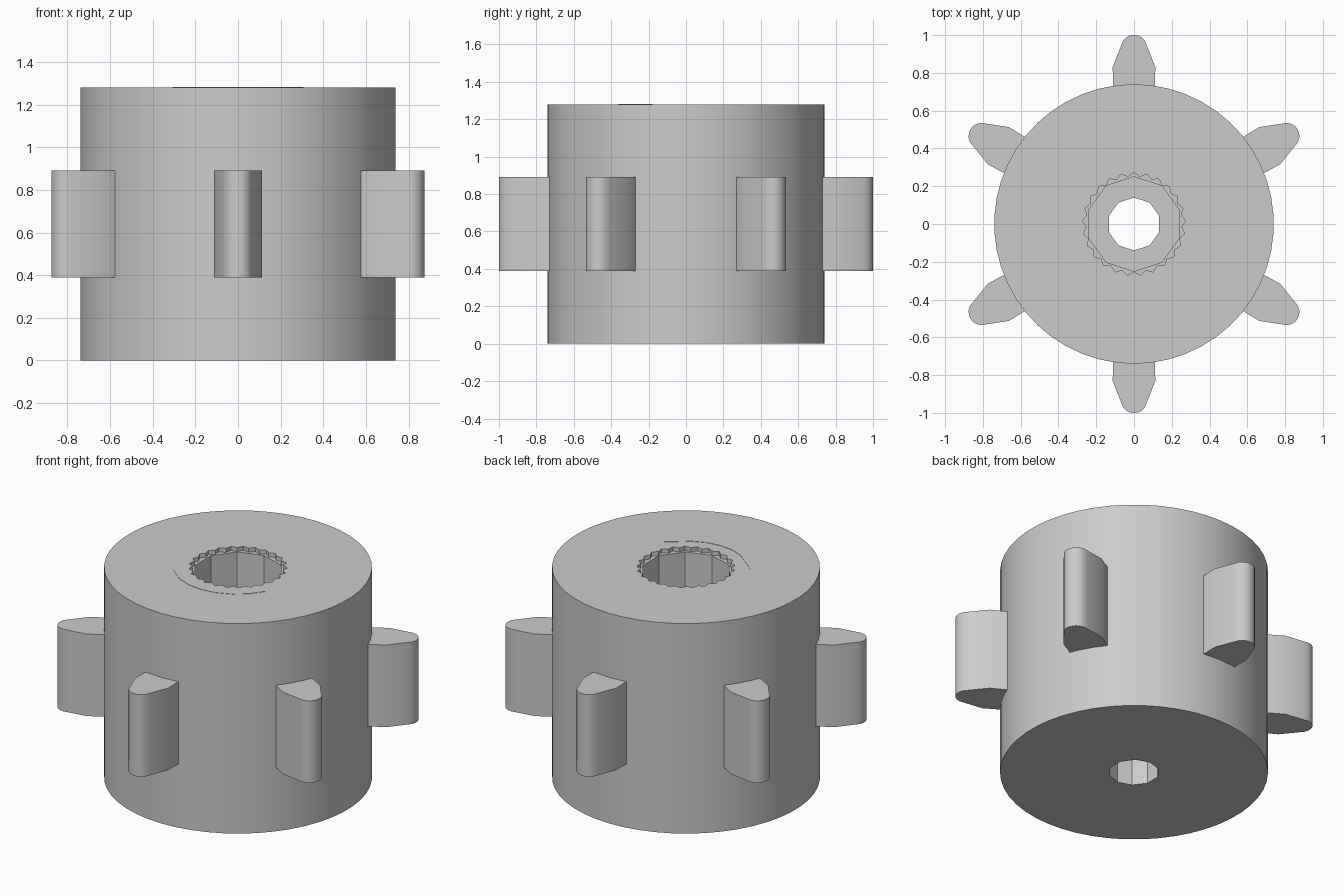
import bpy, bmesh
from math import sin, cos, pi, radians

cube = bpy.data.objects.get("Cube")
if cube:
    bpy.data.objects.remove(cube)

grey = bpy.data.materials.new("light grey")
grey.use_nodes = True
grey.diffuse_color = (0.6, 0.6, 0.6, 1)
grey.node_tree.nodes["Principled BSDF"].inputs["Base Color"].default_value = (0.6, 0.6, 0.6, 1)

SEG = 50
HEIGHT = 1.28


def finish(name, bm):
    bmesh.ops.recalc_face_normals(bm, faces=bm.faces)
    mesh = bpy.data.meshes.new(name)
    bm.to_mesh(mesh)
    bm.free()
    mesh.materials.append(grey)
    obj = bpy.data.objects.new(name, mesh)
    bpy.context.collection.objects.link(obj)
    bpy.ops.object.select_all(action="DESELECT")
    obj.select_set(True)
    bpy.context.view_layer.objects.active = obj
    bpy.ops.object.shade_smooth_by_angle(angle=radians(30))
    return obj


def prism(name, outline, z0, z1):
    bm = bmesh.new()
    face = bm.faces.new([bm.verts.new((x, y, z0)) for x, y in outline])
    top = bmesh.ops.extrude_face_region(bm, geom=[face])["geom"]
    verts = [v for v in top if isinstance(v, bmesh.types.BMVert)]
    bmesh.ops.translate(bm, vec=(0, 0, z1 - z0), verts=verts)
    return finish(name, bm)


# Cross-section shapes: radius at each step around the axis
def circle(r):
    return lambda i: r


def decagon(r):
    return lambda i: r * cos(pi / 10) / cos((i % 5) * 2 * pi / SEG - pi / 10)


def spline(i):
    return 0.273 if i % 2 == 0 else 0.252


# Hub: closed chain of rings, outside wall then stepped bore
rings = [
    (circle(0.74), 0), (circle(0.74), HEIGHT),
    (spline, HEIGHT), (spline, HEIGHT - 0.025),
    (decagon(0.25), HEIGHT - 0.025), (decagon(0.25), 0.64),
    (decagon(0.14), 0.64), (decagon(0.14), 0),
]
bm = bmesh.new()
loops = []
for radius, z in rings:
    loop = []
    for i in range(SEG):
        a = pi / 2 + 2 * pi * i / SEG
        loop.append(bm.verts.new((radius(i) * cos(a), radius(i) * sin(a), z)))
    loops.append(loop)
for k, low in enumerate(loops):
    high = loops[(k + 1) % len(loops)]
    for i in range(SEG):
        j = (i + 1) % SEG
        bm.faces.new((low[i], low[j], high[j], high[i]))
finish("hub", bm)

# Six rounded drive teeth
half = [(0.11, 0.70), (0.113, 0.83), (0.07, 0.94), (0.06, 0.967), (0.042, 0.987), (0.02, 0.998)]
outline = half + [(0, 1.0)] + [(-x, y) for x, y in reversed(half)]
for n in range(6):
    tooth = prism(f"tooth_{n + 1}", outline, 0.39, 0.89)
    tooth.rotation_euler.z = n * pi / 3

# Thin crescent mark on the top face
steps = [radians(210 + 15 * i) for i in range(9)]
outer = [(0.355 * cos(a), 0.36 * sin(a)) for a in steps]
inner = [(0.33 * cos(a), 0.337 * sin(a)) for a in reversed(steps[1:-1])]
prism("crescent_mark", outer + inner, HEIGHT - 0.01, HEIGHT + 0.002)
